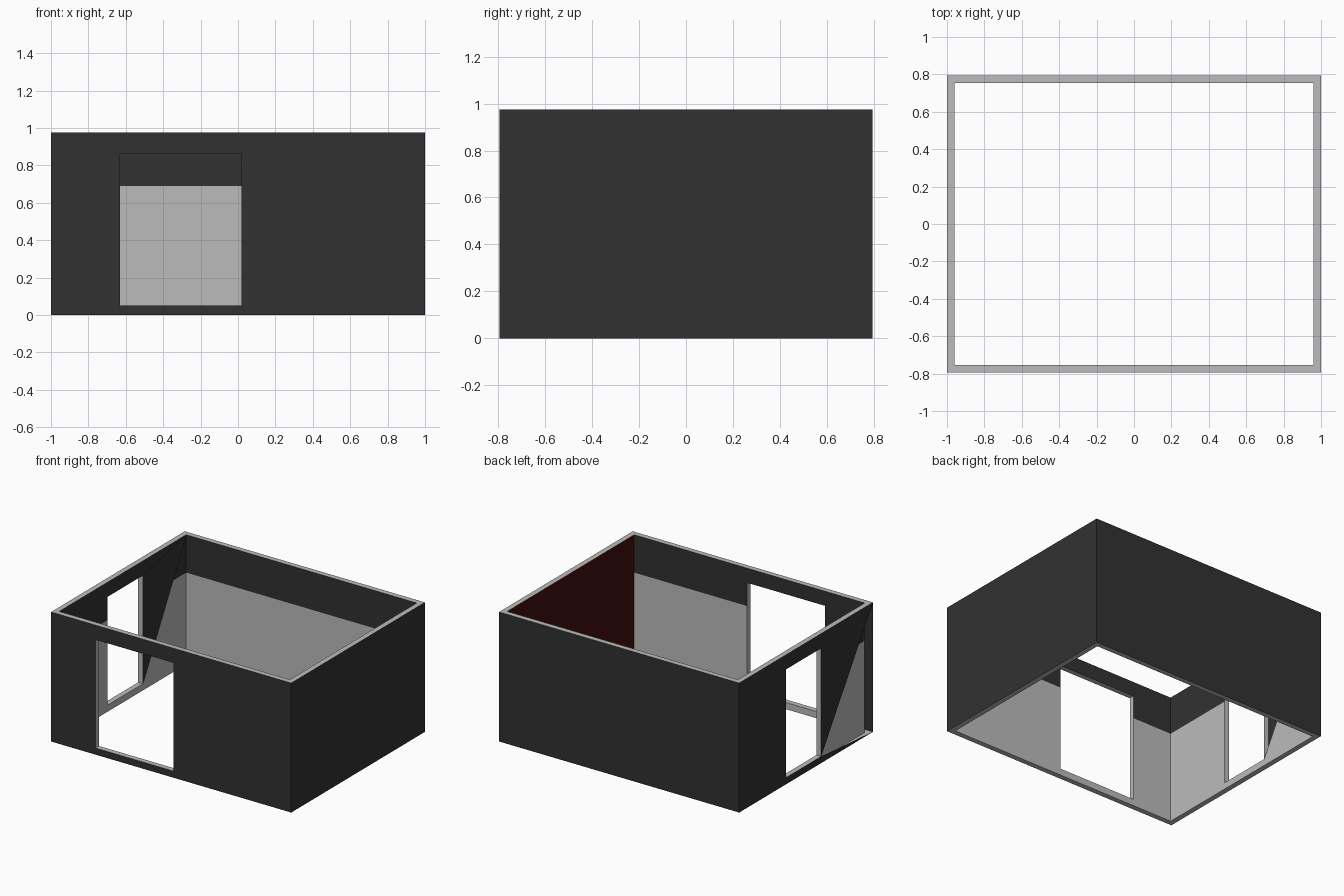
import bpy, bmesh
from mathutils import Vector

if "Cube" in bpy.data.objects:
    bpy.data.objects.remove(bpy.data.objects["Cube"])

HX, HY, H, T = 1.0, 0.795, 0.975, 0.04   # half sizes, height, wall thickness
SPLIT = 0.69                             # height of the pale lower lining
FRONT = (-0.63, 0.02, 0.05, 0.865)       # front opening: x0, x1, z0, z1
LEFT = (-0.18, 0.24, 0.05, 0.865)        # left opening: y0, y1, z0, z1


def material(name, col):
    m = bpy.data.materials.new(name)
    m.diffuse_color = (*col, 1)
    m.use_nodes = True
    m.node_tree.nodes["Principled BSDF"].inputs["Base Color"].default_value = m.diffuse_color
    return m


DARK = material("charcoal", (0.031, 0.031, 0.031))
PALE = material("pale grey", (0.50, 0.50, 0.50))
RED = material("dark red", (0.056, 0.0045, 0.0045))


def face(bm, pts, normal, mat=0):
    f = bm.faces.new([bm.verts.new(p) for p in pts])
    f.normal_update()
    if f.normal.dot(Vector(normal)) < 0:
        f.normal_flip()
    f.material_index = mat


def finish(name, bm, mats):
    bmesh.ops.remove_doubles(bm, verts=bm.verts, dist=0.0005)
    me = bpy.data.meshes.new(name)
    bm.to_mesh(me)
    bm.free()
    for m in mats:
        me.materials.append(m)
    bpy.context.collection.objects.link(bpy.data.objects.new(name, me))


def sheet(bm, axis, at, half, normal, hole=None, gap=None, mat=0):
    """Upright wall skin, optionally with a hole and one triangle left open."""
    def P(s, z):
        return (s, at, z) if axis == 'x' else (at, s, z)
    outer = [P(-half, 0), P(half, 0), P(half, H), P(-half, H)]
    if not hole:
        face(bm, outer, normal, mat)
        return
    a, b, lo, hi = hole
    inner = [P(a, lo), P(b, lo), P(b, hi), P(a, hi)]
    for i in (0, 2):                                   # below and above
        j = (i + 1) % 4
        face(bm, [outer[i], outer[j], inner[j], inner[i]], normal, mat)
    for side, bot, top in (("low", 0, 3), ("high", 1, 2)):
        if gap != (side, "edge"):
            face(bm, [inner[bot], outer[bot], outer[top]], normal, mat)
        if gap != (side, "hole"):
            face(bm, [inner[bot], outer[top], inner[top]], normal, mat)


# Outer wall skin, with the open triangle on the left wall
bm = bmesh.new()
sheet(bm, 'x', -HY, HX, (0, -1, 0), FRONT)
sheet(bm, 'x', HY, HX, (0, 1, 0))
sheet(bm, 'y', HX, HY, (1, 0, 0))
sheet(bm, 'y', -HX, HY, (-1, 0, 0), LEFT, ("low", "edge"))
finish("outer_walls", bm, [DARK])

# Inner wall skin: pale below the split, dark above, one red wall
bm = bmesh.new()
ix, iy = HX - T, HY - T
sheet(bm, 'x', -iy, ix, (0, 1, 0), FRONT)
sheet(bm, 'x', iy, ix, (0, -1, 0))
sheet(bm, 'y', -ix, iy, (1, 0, 0), LEFT, ("high", "hole"))
bmesh.ops.bisect_plane(bm, geom=bm.verts[:] + bm.edges[:] + bm.faces[:],
                       plane_co=(0, 0, SPLIT), plane_no=(0, 0, 1))
for f in bm.faces:
    f.material_index = 0 if f.calc_center_median().z > SPLIT else 1
sheet(bm, 'y', ix, iy, (-1, 0, 0), mat=2)
finish("inner_walls", bm, [DARK, PALE, RED])

# Top and bottom rims joining the skins
bm = bmesh.new()
signs = [(-1, -1), (1, -1), (1, 1), (-1, 1)]
for z, nz in ((0, -1), (H, 1)):
    for i in range(4):
        (a, b), (c, d) = signs[i], signs[(i + 1) % 4]
        face(bm, [(a * HX, b * HY, z), (c * HX, d * HY, z),
                  (c * ix, d * iy, z), (a * ix, b * iy, z)], (0, 0, nz))
finish("wall_rims", bm, [PALE])

# Reveals lining the two openings
for name, axis, (a, b, lo, hi), o, n in (
        ("front_opening_reveal", 'x', FRONT, -HY, -iy),
        ("left_opening_reveal", 'y', LEFT, -HX, -ix)):
    bm = bmesh.new()
    loop = [(a, lo), (b, lo), (b, hi), (a, hi)]
    centre = Vector(((a + b) / 2, (lo + hi) / 2))
    for i in range(4):
        p, q = loop[i], loop[(i + 1) % 4]
        d = centre - (Vector(p) + Vector(q)) / 2
        put = (lambda s, t, z: (s, t, z)) if axis == 'x' else (lambda s, t, z: (t, s, z))
        face(bm, [put(p[0], o, p[1]), put(q[0], o, q[1]),
                  put(q[0], n, q[1]), put(p[0], n, p[1])], put(d.x, 0, d.y))
    finish(name, bm, [PALE])
